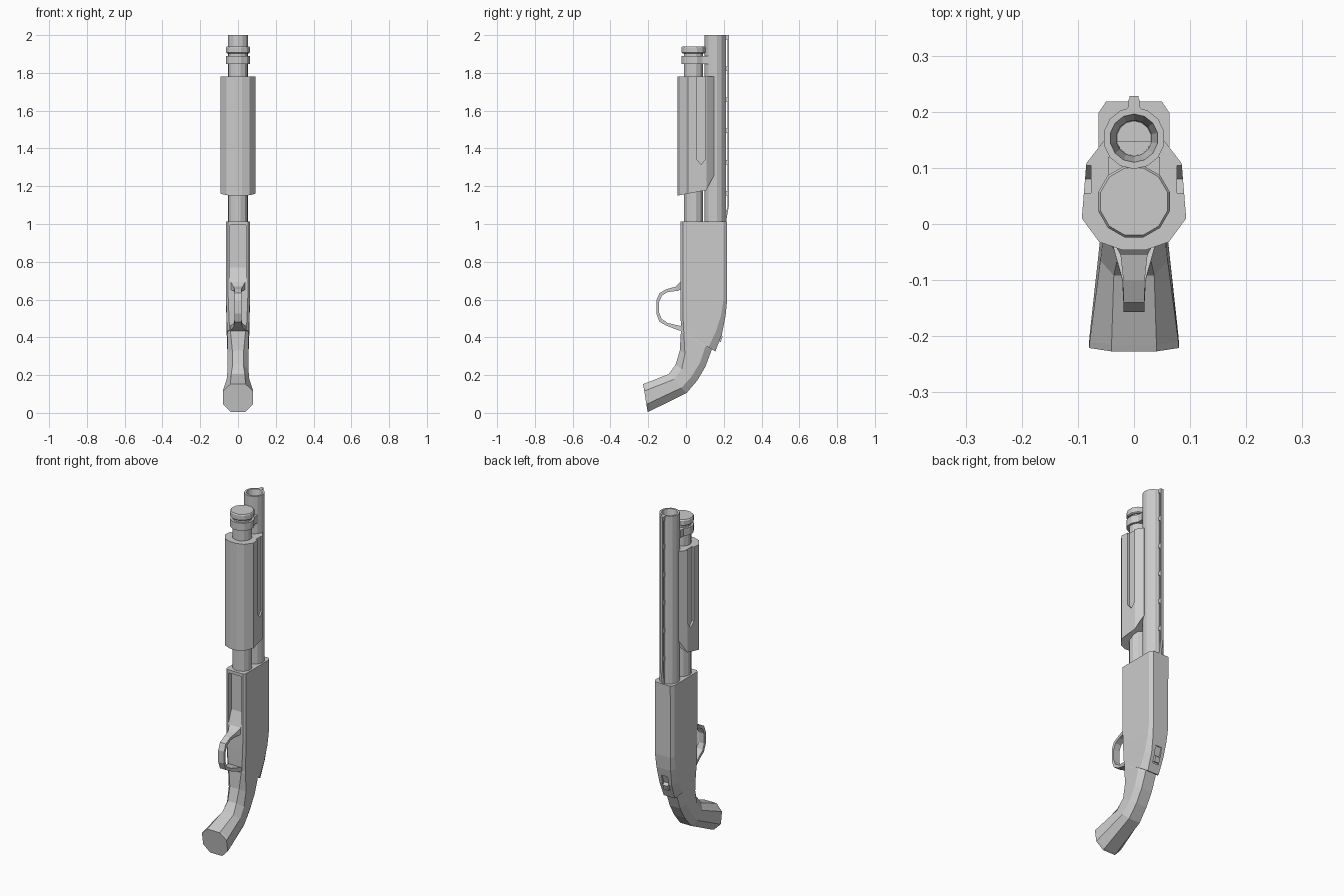
import bpy, bmesh, math
from mathutils import Vector


def loft(name, rings):
    """Closed skin through rings with equal point counts."""
    bm = bmesh.new()
    rows = [[bm.verts.new(p) for p in r] for r in rings]
    n = len(rows[0])
    for a, b in zip(rows, rows[1:]):
        for i in range(n):
            j = (i + 1) % n
            bm.faces.new((a[i], a[j], b[j], b[i]))
    bm.faces.new(rows[0][::-1])
    bm.faces.new(rows[-1])
    bmesh.ops.recalc_face_normals(bm, faces=bm.faces)
    me = bpy.data.meshes.new(name)
    bm.to_mesh(me)
    bm.free()
    ob = bpy.data.objects.new(name, me)
    bpy.context.collection.objects.link(ob)
    return ob


def prism(name, yz, x0, x1):
    """Side profile (y, z) extruded across x."""
    return loft(name, [[(x, y, z) for y, z in yz] for x in (x0, x1)])


def turned(name, y, steps, sides=12):
    """Round part about a vertical axis; steps are (radius, z)."""
    ang = [2 * math.pi * (i + 0.5) / sides for i in range(sides)]
    return loft(name, [[(r * math.cos(a), y + r * math.sin(a), z) for a in ang]
                       for r, z in steps])


def cut(target, cutter):
    cutter.hide_render = True
    cutter.hide_viewport = True
    m = target.modifiers.new("cut", 'BOOLEAN')
    m.operation = 'DIFFERENCE'
    m.solver = 'EXACT'
    m.object = cutter


def octagon(front, back, w, wf, wb, s0, s1):
    """Eight-sided section between a front and a back (y, z) point."""
    f, b = Vector((0, *front)), Vector((0, *back))
    half = [(wf, 0), (w, s0), (w, s1), (wb, 1)]
    pts = half + [(-x, s) for x, s in reversed(half)]
    return [f.lerp(b, s) + Vector((x, 0, 0)) for x, s in pts]


# Receiver body, with chamfered edges and a curved tail
receiver = loft("receiver", [octagon(*s) for s in (
    ((-.027, .44), (.155, .325), .058, .045, .036, .08, .80),
    ((-.028, .50), (.190, .415), .060, .047, .040, .06, .85),
    ((-.029, .56), (.209, .51), .062, .050, .046, .06, .90),
    ((-.029, .62), (.217, .59), .063, .052, .050, .05, .92),
    ((-.029, 1.013), (.218, 1.013), .063, .052, .050, .05, .92))])

# Loading port with a sloped ramp
cut(receiver, prism("loading_port_cutter",
                    [(-.1, .995), (0, .995), (0, .77), (-.03, .69), (-.1, .69)], -.043, .043))

# Safety slot and sliding button on the tail
cut(receiver, prism("safety_slot_cutter",
                    [(.165, .375), (.20, .36), (.235, .46), (.195, .465)], -.02, .02))
prism("safety_button", [(.155, .39), (.184, .375), (.194, .405), (.165, .43)], -.015, .015)

# Curved pistol grip flaring to an octagonal end
loft("grip", [octagon(*s) for s in (
    ((-.227, .152), (-.203, .005), .080, .040, .040, .25, .72),
    ((-.215, .157), (-.190, .010), .079, .040, .040, .25, .72),
    ((-.092, .205), (.003, .105), .060, .036, .036, .28, .72),
    ((-.055, .255), (.060, .172), .055, .028, .034, .28, .74),
    ((-.033, .330), (.103, .245), .056, .030, .034, .20, .78),
    ((-.027, .430), (.133, .325), .057, .040, .034, .10, .80),
    ((-.020, .460), (.140, .350), .055, .040, .032, .10, .80))])

# Trigger guard: (outer point, inner point, half width)
guard = (
    ((-.022, .70), (-.022, .655), .042),
    ((-.055, .668), (-.045, .646), .024),
    ((-.100, .656), (-.097, .640), .019),
    ((-.140, .635), (-.127, .621), .019),
    ((-.157, .595), (-.142, .588), .019),
    ((-.157, .525), (-.142, .530), .019),
    ((-.140, .482), (-.129, .498), .019),
    ((-.100, .460), (-.098, .476), .021),
    ((-.020, .430), (-.020, .458), .043))
loft("trigger_guard", [[(-w, *o), (w, *o), (w, *i), (-w, *i)] for o, i, w in guard])

# Barrel with a tapered bore
turned("barrel", .153, [(.055, 1.0), (.055, 2.0), (.043, 2.0), (.032, 1.94), (.030, 1.6)], 14)

# Sighting rib raised on posts
prism("rib_strip", [(.195, 1.0), (.210, 1.0), (.228, 1.10), (.228, 2), (.219, 2), (.219, 1.09)],
      -.008, .008)
for k in range(6):
    z = 1.165 + .165 * k
    prism(f"rib_post_{k + 1}", [(.20, z - .014), (.222, z - .014), (.222, z + .01), (.20, z + .01)],
          -.010, .010)
loft("rib_base", [[(-.018, .20, z), (.018, .20, z), (.008, .211, z), (-.008, .211, z)]
                  for z in (1.0, 2.0)])

# Magazine tube, retaining ring and end cap
turned("magazine_tube", .04, [(.053, 1.0), (.053, 1.908)])
turned("magazine_ring", .04, [(.066, 1.846), (.066, 1.89)])
turned("magazine_cap", .04, [(.060, 1.903), (.066, 1.908), (.066, 1.934), (.062, 1.94)])
prism("barrel_clamp", [(.05, 1.846), (.119, 1.846), (.119, 1.89), (.05, 1.89)], -.046, .046)

# Pump fore-end: many-sided sleeve with a slanted rear edge
half = [(.022, -.046), (.062, -.032), (.093, .010), (.085, .108), (.055, .147)]
outline = half + [(-x, y) for x, y in reversed(half)]


def rear_z(y):
    return 1.15 + .19 * (y + .046) if y < .11 else 1.255


fore_end = loft("pump_fore_end", [[(x, y, rear_z(y)) for x, y in outline],
                                  [(x, y, 1.78) for x, y in outline]])
groove = [(.055, 1.9), (.055, 1.345), (.08, 1.315), (.104, 1.345), (.104, 1.9)]
for side, label in ((1, "right"), (-1, "left")):
    cut(fore_end, prism(f"groove_cutter_{label}", groove, side * .077, side * .12))
